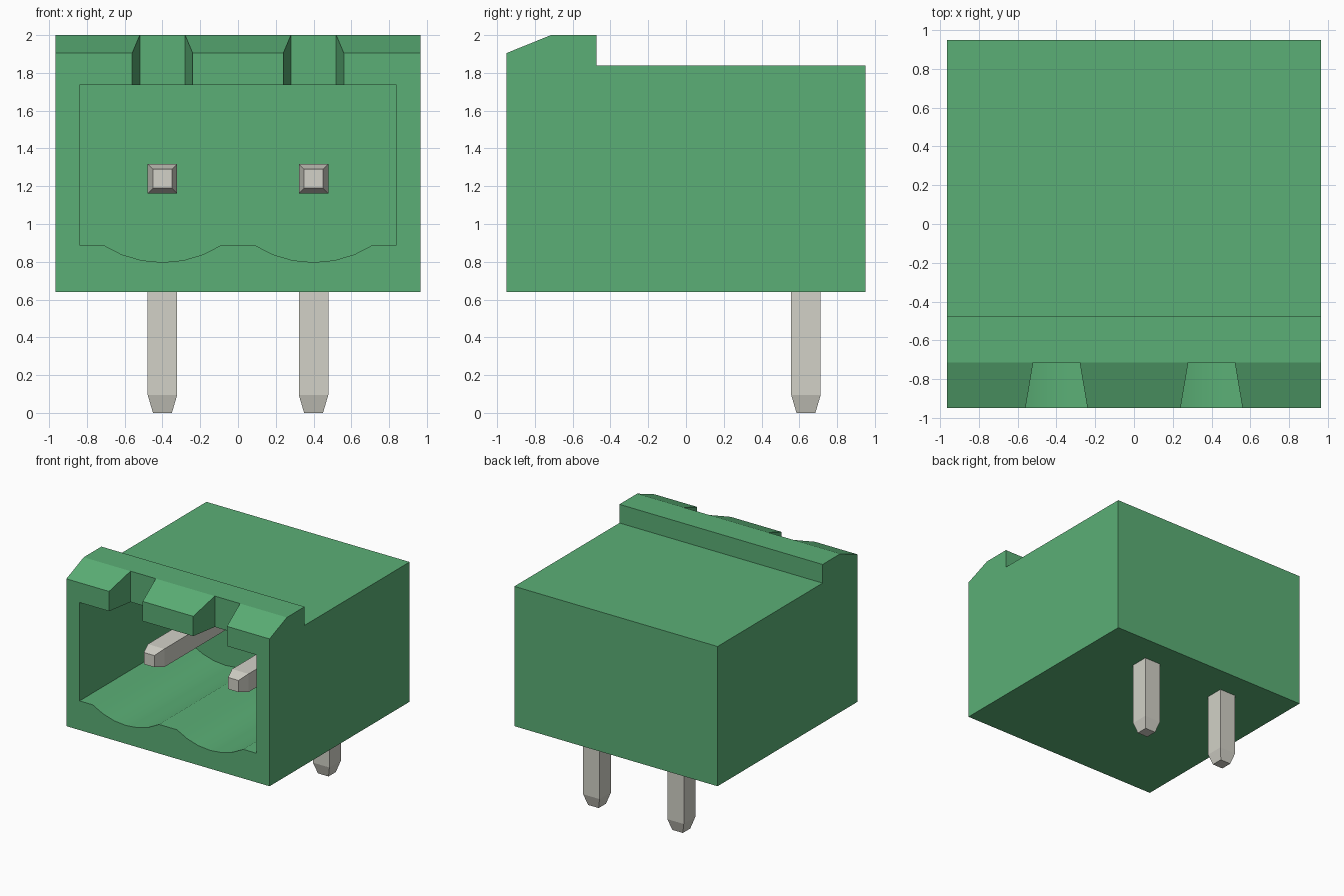
import bpy, bmesh, math
from mathutils import Vector

cube = bpy.data.objects.get("Cube")
if cube:
    bpy.data.objects.remove(cube, do_unlink=True)


def material(name, srgb):
    linear = [((c + 0.055) / 1.055) ** 2.4 for c in srgb] + [1]
    mat = bpy.data.materials.new(name)
    mat.use_nodes = True
    mat.diffuse_color = linear
    mat.node_tree.nodes["Principled BSDF"].inputs["Base Color"].default_value = linear
    return mat


green = material("green plastic", (0.355, 0.687, 0.462))
metal = material("grey metal", (0.824, 0.820, 0.781))


def loft(name, rings, mat):
    """Closed solid through a list of rings with equal point counts."""
    bm = bmesh.new()
    loops = [[bm.verts.new(p) for p in ring] for ring in rings]
    for a, b in zip(loops, loops[1:]):
        for i in range(len(a)):
            j = (i + 1) % len(a)
            bm.faces.new((a[i], a[j], b[j], b[i]))
    bm.faces.new(loops[0])
    bm.faces.new(loops[-1])
    bmesh.ops.recalc_face_normals(bm, faces=bm.faces)
    mesh = bpy.data.meshes.new(name)
    bm.to_mesh(mesh)
    bm.free()
    mesh.materials.append(mat)
    obj = bpy.data.objects.new(name, mesh)
    bpy.context.collection.objects.link(obj)
    return obj


def cut(obj, cutter):
    mod = obj.modifiers.new("cut", "BOOLEAN")
    mod.operation = "DIFFERENCE"
    mod.solver = "EXACT"
    mod.object = cutter
    bpy.context.view_layer.objects.active = obj
    bpy.ops.object.modifier_apply(modifier=mod.name)
    bpy.data.objects.remove(cutter, do_unlink=True)


PIN_X = (-0.4, 0.4)

# Housing: side profile with the raised, chamfered front lip
side = [(-0.95, 0.64), (0.95, 0.64), (0.95, 1.84), (-0.475, 1.84),
        (-0.475, 2), (-0.715, 2), (-0.95, 1.905)]
housing = loft("housing", [[(x, y, z) for y, z in side] for x in (-0.965, 0.965)], green)

# Socket: deep opening with one shallow scallop in the floor under each pin
opening = [(0.84, 1.735), (-0.84, 1.735), (-0.84, 0.89)]
chord, sag, steps = 0.315, 0.093, 6
radius = (chord ** 2 + sag ** 2) / (2 * sag)
sweep = math.asin(chord / radius)
for px in PIN_X:
    for i in range(steps + 1):
        a = sweep * (2 * i / steps - 1)
        opening.append((px + radius * math.sin(a),
                        0.89 - sag + radius * (1 - math.cos(a))))
opening.append((0.84, 0.89))
cut(housing, loft("socket_cutter", [[(x, y, z) for x, z in opening] for y in (-1.1, 0.4)], green))

# Tapered keying slots through the lip, above each pin
for px in PIN_X:
    plan = [(-0.177, -1.05), (0.177, -1.05), (0.12, -0.715), (-0.12, -0.715)]
    cut(housing, loft("slot_cutter", [[(px + x, y, z) for x, y in plan] for z in (1.65, 2.1)], green))

bpy.ops.object.select_all(action="DESELECT")
housing.select_set(True)
bpy.context.view_layer.objects.active = housing
bpy.ops.object.shade_smooth_by_angle(angle=math.radians(20))

# Bent square pins: (y, z), half width, and the direction across the bend
path = [((-0.635, 1.24), 0.05, (0, 1)), ((-0.54, 1.24), 0.078, (0, 1)),
        ((0.635, 1.24), 0.078, (1, 1)),
        ((0.635, 0.095), 0.078, (1, 0)), ((0.635, 0), 0.05, (1, 0))]
for label, px in zip(("right_pin", "left_pin"), PIN_X):
    rings = []
    for (y, z), half, (dy, dz) in path:
        centre, across, up = Vector((px, y, z)), Vector((half, 0, 0)), Vector((0, dy, dz)) * half
        rings.append([centre + across * s + up * t
                      for s, t in ((-1, -1), (1, -1), (1, 1), (-1, 1))])
    loft(label, rings, metal)
